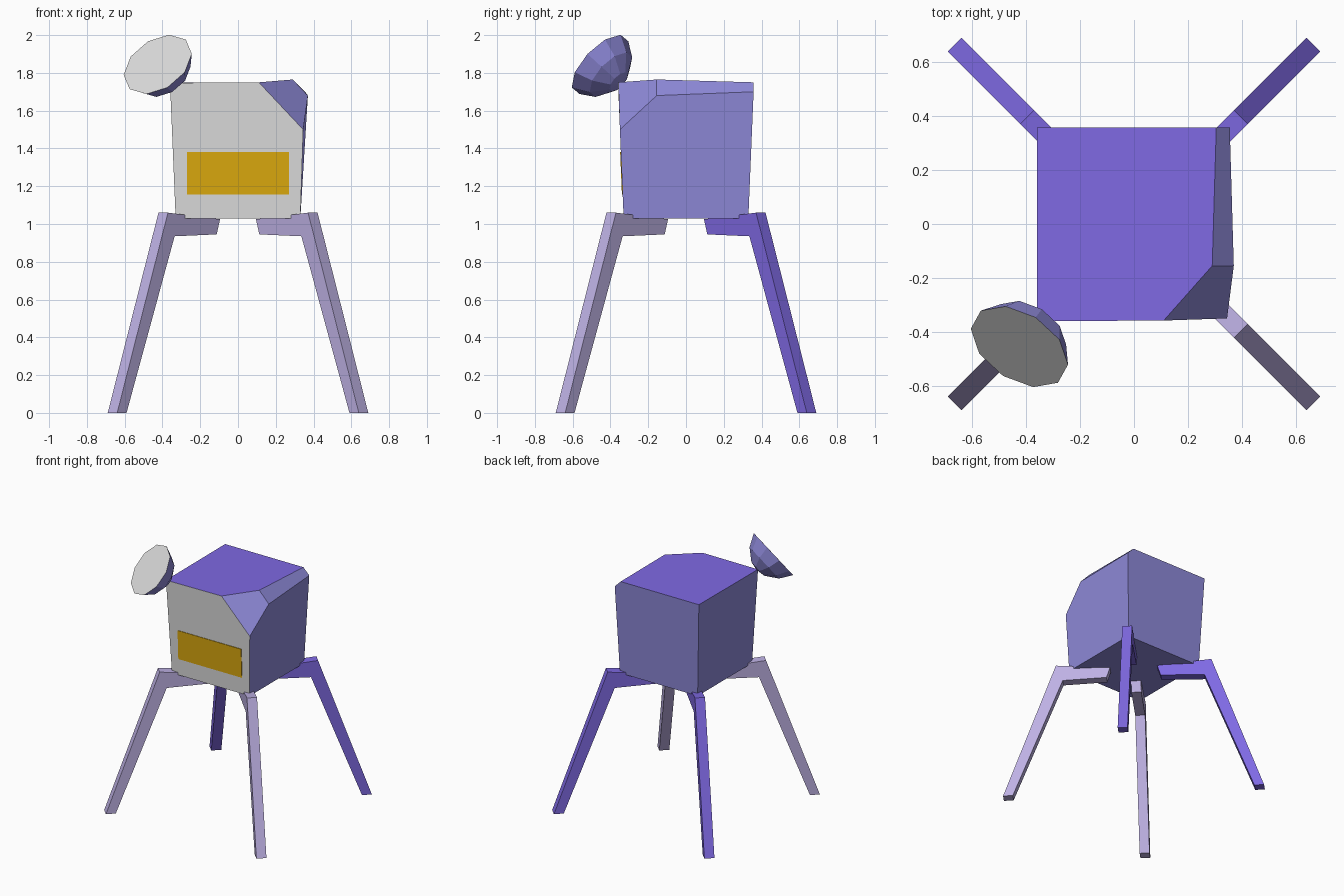
import bpy, bmesh, math
from mathutils import Vector

if "Cube" in bpy.data.objects:
    bpy.data.objects.remove(bpy.data.objects["Cube"])


def material(name, rgb):
    lin = [(c / 255 / 12.92) if c < 10 else ((c / 255 + 0.055) / 1.055) ** 2.4 for c in rgb]
    m = bpy.data.materials.new(name)
    m.diffuse_color = (*lin, 1)
    m.use_nodes = True
    m.node_tree.nodes["Principled BSDF"].inputs["Base Color"].default_value = m.diffuse_color
    return m


GREY = material("light grey", (220, 220, 220))
GOLD = material("gold", (220, 170, 14))
BLUE = material("slate blue", (142, 137, 216))
PURPLE = material("purple", (127, 105, 227))
LAVENDER = material("lavender", (190, 177, 228))


def build(name, verts, faces, mats, rule=None):
    """Make a flat-shaded object; rule(normal) picks the material index."""
    bm = bmesh.new()
    vs = [bm.verts.new(v) for v in verts]
    for f in faces:
        bm.faces.new([vs[i] for i in f])
    bmesh.ops.recalc_face_normals(bm, faces=bm.faces)
    bm.normal_update()
    if rule:
        for f in bm.faces:
            f.material_index = rule(f.normal)
    mesh = bpy.data.meshes.new(name)
    bm.to_mesh(mesh)
    bm.free()
    for m in mats:
        mesh.materials.append(m)
    ob = bpy.data.objects.new(name, mesh)
    bpy.context.collection.objects.link(ob)
    return ob


# Body: tapered box with a cut front right corner and bevelled right edge
body = [
    (-0.33, -0.33, 1.03), (0.33, -0.33, 1.03), (0.33, 0.33, 1.03), (-0.33, 0.33, 1.03),
    (-0.36, -0.36, 1.747), (0.11, -0.358, 1.75), (0.345, -0.35, 1.50),
    (0.29, -0.155, 1.765), (0.37, -0.155, 1.68),
    (0.305, 0.358, 1.75), (0.355, 0.358, 1.70), (-0.36, 0.358, 1.75),
]
body_faces = [
    (0, 1, 2, 3), (0, 1, 6, 5, 4), (1, 2, 10, 8, 6), (2, 3, 11, 9, 10),
    (3, 0, 4, 11), (7, 8, 10, 9), (5, 6, 8, 7), (4, 5, 7, 9, 11),
]
build("body", body, body_faces, [BLUE, GREY, PURPLE],
      lambda n: 1 if n.y < -0.95 else 2 if n.z > 0.95 else 0)


# Thin plate lying on the sloped front face
def front_y(z):
    return -0.33 - 0.03 * (z - 1.03) / 0.72


plate = [(x, front_y(z) - off, z) for off in (0.004, -0.002)
         for x, z in ((-0.27, 1.157), (0.27, 1.157), (0.27, 1.38), (-0.27, 1.38))]
build("front_plate", plate,
      [(0, 1, 2, 3), (4, 5, 6, 7), (0, 1, 5, 4), (1, 2, 6, 5), (2, 3, 7, 6), (3, 0, 4, 7)],
      [GOLD])

# Legs: a bent side profile (distance along diagonal, height) given a width
profile = [(0.17, 1.025), (0.56, 1.06), (0.94, 0), (0.87, 0), (0.51, 0.935), (0.195, 0.945)]
HALF = 0.0355
for sx, sy, name, mat in ((-1, -1, "front_left_leg", LAVENDER), (1, -1, "front_right_leg", LAVENDER),
                          (-1, 1, "back_left_leg", PURPLE), (1, 1, "back_right_leg", PURPLE)):
    out = Vector((sx, sy, 0)).normalized()
    side = Vector((-out.y, out.x, 0))
    verts = [out * s + side * w + Vector((0, 0, z)) for w in (-HALF, HALF) for s, z in profile]
    # upper arm and lower leg sides as separate quads
    faces = [(i, (i + 1) % 6, (i + 1) % 6 + 6, i + 6) for i in range(6)]
    faces += [(0, 1, 4, 5), (1, 2, 3, 4), (6, 7, 10, 11), (7, 8, 9, 10)]
    build(name, verts, faces, [mat])

# Dish: ten-sided dome with a flat grey face, aimed forward, left and up
centre = Vector((-0.425, -0.455, 1.845))
n = Vector((-0.436, -0.66, 0.625)).normalized()
u = Vector((-0.18, 0.055, -0.045))
u = (u - n * u.dot(n)).normalized()
w = n.cross(u)
N = 10
rings = [(0.2, 0), (0.15, 0.088), (0.065, 0.15)]
verts = [centre - n * d + (u * math.cos(a) + w * math.sin(a)) * r
         for r, d in rings for a in (2 * math.pi * i / N for i in range(N))]
verts.append(centre - n * 0.16)
faces = [tuple(range(N))]
for k in range(2):
    faces += [(k * N + i, k * N + (i + 1) % N, (k + 1) * N + (i + 1) % N, (k + 1) * N + i)
              for i in range(N)]
faces += [(2 * N + i, 2 * N + (i + 1) % N, 3 * N) for i in range(N)]
build("dish", verts, faces, [BLUE, GREY], lambda nn: 1 if nn.dot(n) > 0.9 else 0)
